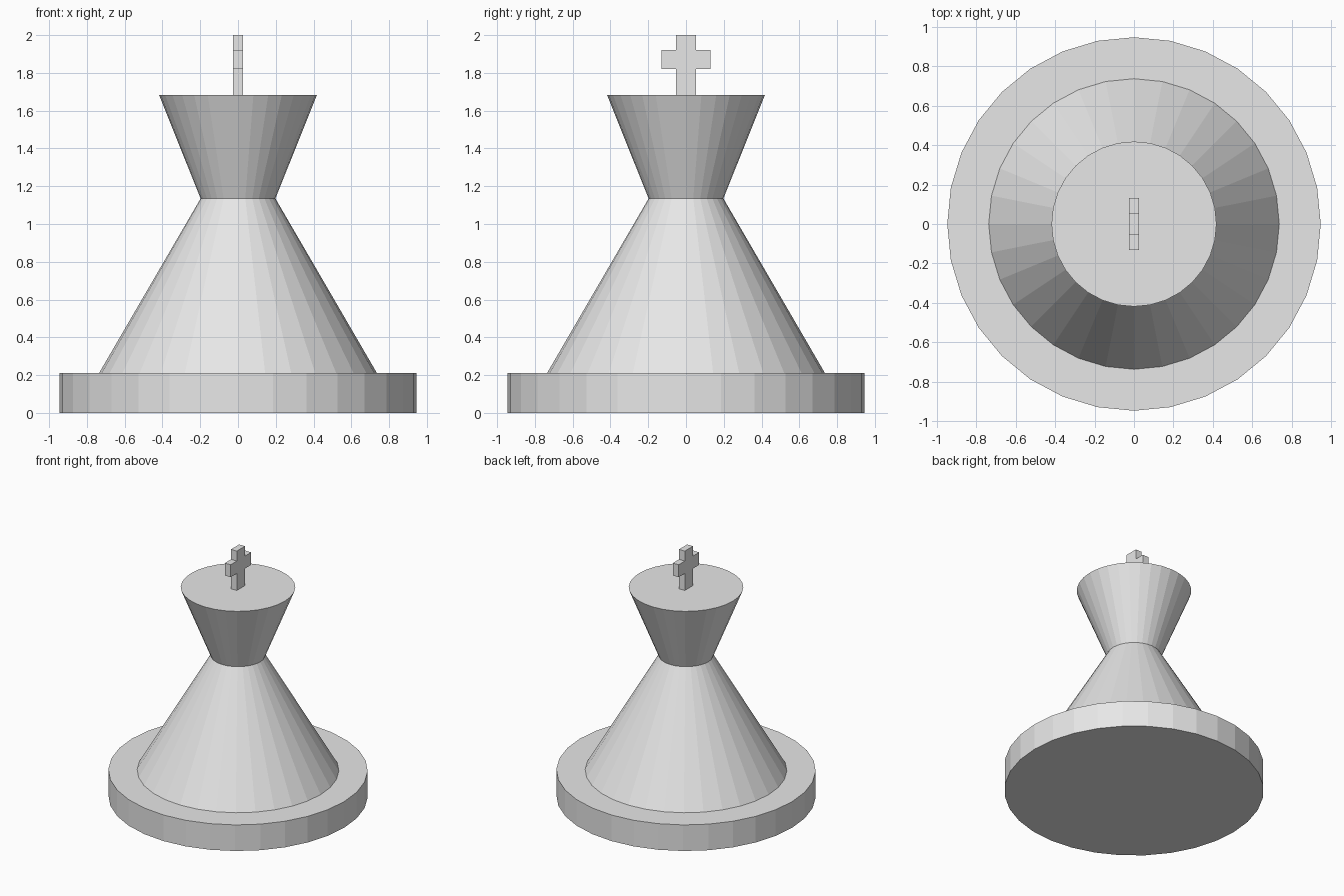
import bpy
import bmesh

cube = bpy.data.objects.get("Cube")
if cube:
    bpy.data.objects.remove(cube, do_unlink=True)

SIDES = 32
BASE_TOP, WAIST, CROWN_TOP, TOP = 0.21, 1.135, 1.683, 2.0

# Single light grey for the whole piece
grey = bpy.data.materials.new("light_grey")
grey.use_nodes = True
colour = (0.8, 0.8, 0.8, 1)
grey.diffuse_color = colour
grey.node_tree.nodes["Principled BSDF"].inputs["Base Color"].default_value = colour


def add_object(name, bm):
    bmesh.ops.recalc_face_normals(bm, faces=bm.faces)
    mesh = bpy.data.meshes.new(name)
    bm.to_mesh(mesh)
    bm.free()
    mesh.materials.append(grey)
    obj = bpy.data.objects.new(name, mesh)
    bpy.context.collection.objects.link(obj)
    return obj


def frustum(name, r_low, r_high, z_low, z_high):
    """Flat-sided cone section standing between two heights."""
    bm = bmesh.new()
    bmesh.ops.create_cone(bm, cap_ends=True, segments=SIDES, radius1=r_low,
                          radius2=r_high, depth=z_high - z_low)
    bmesh.ops.translate(bm, verts=bm.verts, vec=(0, 0, (z_low + z_high) / 2))
    return add_object(name, bm)


# Round foot, tapering body and flared crown
frustum("base", 0.946, 0.946, 0, BASE_TOP)
frustum("body", 0.736, 0.198, BASE_TOP, WAIST)
frustum("crown", 0.198, 0.418, WAIST, CROWN_TOP)

# Cross: mirrored outline extruded through its thickness
half_thick, post, arm = 0.026, 0.052, 0.131
arm_low, arm_high = 1.82, 1.92
right = [(post, CROWN_TOP), (post, arm_low), (arm, arm_low),
         (arm, arm_high), (post, arm_high), (post, TOP)]
outline = right + [(-y, z) for y, z in reversed(right)]
bm = bmesh.new()
face = bm.faces.new([bm.verts.new((-half_thick, y, z)) for y, z in outline])
extruded = bmesh.ops.extrude_face_region(bm, geom=[face], use_keep_orig=True)
moved = [g for g in extruded["geom"] if isinstance(g, bmesh.types.BMVert)]
bmesh.ops.translate(bm, verts=moved, vec=(2 * half_thick, 0, 0))
add_object("cross", bm)
